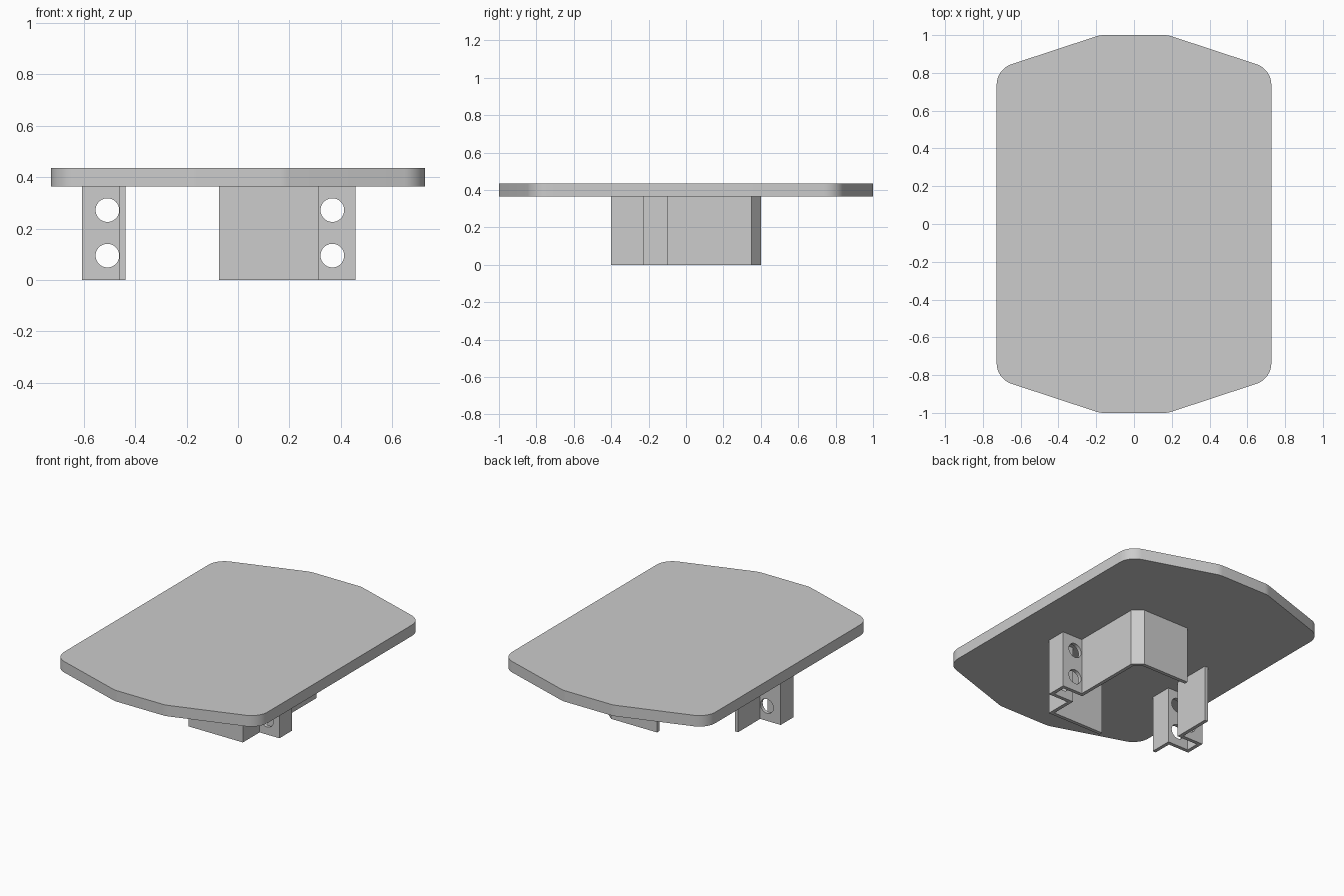
import bpy, bmesh, math
from mathutils import Vector

if "Cube" in bpy.data.objects:
    bpy.data.objects.remove(bpy.data.objects["Cube"], do_unlink=True)

SHEET = 0.023
UNDERSIDE = 0.364
TOP = 0.435

# Single plain grey finish
grey = bpy.data.materials.new("plain grey")
grey.use_nodes = True
colour = (0.604, 0.604, 0.604, 1)
grey.diffuse_color = colour
grey.node_tree.nodes["Principled BSDF"].inputs["Base Color"].default_value = colour


def activate(obj):
    bpy.ops.object.select_all(action='DESELECT')
    obj.select_set(True)
    bpy.context.view_layer.objects.active = obj


def prism(name, outline, z0, z1):
    """Extrude a counter-clockwise outline between two heights."""
    bm = bmesh.new()
    face = bm.faces.new([bm.verts.new((p[0], p[1], z0)) for p in outline])
    top = bmesh.ops.extrude_face_region(bm, geom=[face])["geom"]
    verts = [g for g in top if isinstance(g, bmesh.types.BMVert)]
    bmesh.ops.translate(bm, verts=verts, vec=(0, 0, z1 - z0))
    bmesh.ops.recalc_face_normals(bm, faces=bm.faces)
    mesh = bpy.data.meshes.new(name)
    bm.to_mesh(mesh)
    bm.free()
    mesh.materials.append(grey)
    obj = bpy.data.objects.new(name, mesh)
    bpy.context.collection.objects.link(obj)
    return obj


def fillet(before, corner, after, radius, steps):
    """Points of an arc rounding one corner."""
    a, c, b = Vector(before), Vector(corner), Vector(after)
    u, v = (a - c).normalized(), (b - c).normalized()
    half = u.angle(v) / 2
    centre = c + (u + v).normalized() * radius / math.sin(half)
    start = (c + u * radius / math.tan(half) - centre).normalized()
    end = (c + v * radius / math.tan(half) - centre).normalized()
    return [centre + start.slerp(end, i / steps) * radius
            for i in range(steps + 1)]


def sheet_outline(path):
    """Thicken an outer path toward its left with mitred corners."""
    pts = [Vector(p) for p in path]
    dirs = [(b - a).normalized() for a, b in zip(pts, pts[1:])]
    norms = [Vector((-d.y, d.x)) for d in dirs]
    inner = []
    for i, p in enumerate(pts):
        n0, n1 = norms[max(i - 1, 0)], norms[min(i, len(norms) - 1)]
        inner.append(p + (n0 + n1) * SHEET / (1 + n0.dot(n1)))
    return pts + inner[::-1]


def drill(obj, x):
    """Cut the two bolt holes through both flanges."""
    for z in (0.095, 0.272):
        bpy.ops.mesh.primitive_cylinder_add(
            vertices=40, radius=0.046, depth=0.3,
            location=(x, -0.165, z), rotation=(math.pi / 2, 0, 0))
        cutter = bpy.context.object
        cutter.name = "hole_cutter"
        cutter.hide_render = True
        cutter.data.materials.append(grey)
        cut = obj.modifiers.new("bolt hole", 'BOOLEAN')
        cut.operation, cut.solver, cut.object = 'DIFFERENCE', 'EXACT', cutter
        activate(obj)
        bpy.ops.object.modifier_apply(modifier=cut.name)
        bpy.data.objects.remove(cutter, do_unlink=True)


# Top plate: tapered ends with rounded shoulders
corners = [(0.727, -0.82), (0.727, 0.82), (0.18, 1), (-0.18, 1),
           (-0.727, 0.82), (-0.727, -0.82), (-0.18, -1), (0.18, -1)]
outline = []
for i, c in enumerate(corners):
    shoulder = abs(c[0]) > 0.5
    outline += fillet(corners[i - 1], c, corners[(i + 1) % len(corners)],
                      0.115 if shoulder else 0.12, 10 if shoulder else 4)
plate = prism("top_plate", outline, UNDERSIDE, TOP)

# Large bracket: wraparound folded sheet with a channel for the bolts
large = prism("large_bracket", sheet_outline([
    (-0.073, -0.4), (0.315, -0.4), (0.315, -0.23), (0.457, -0.23),
    (0.457, -0.1), (0.315, -0.1), (0.315, 0.35), (0.255, 0.4),
    (-0.073, 0.4)]), 0, UNDERSIDE)
drill(large, 0.367)

# Small bracket: straight folded sheet with the matching channel
small = prism("small_bracket", sheet_outline([
    (-0.46, 0.125), (-0.46, -0.1), (-0.607, -0.1),
    (-0.607, -0.23), (-0.46, -0.23), (-0.46, -0.35)]), 0, UNDERSIDE)
drill(small, -0.508)

for obj in (plate, large, small):
    activate(obj)
    bpy.ops.object.shade_smooth_by_angle(angle=math.radians(30))
